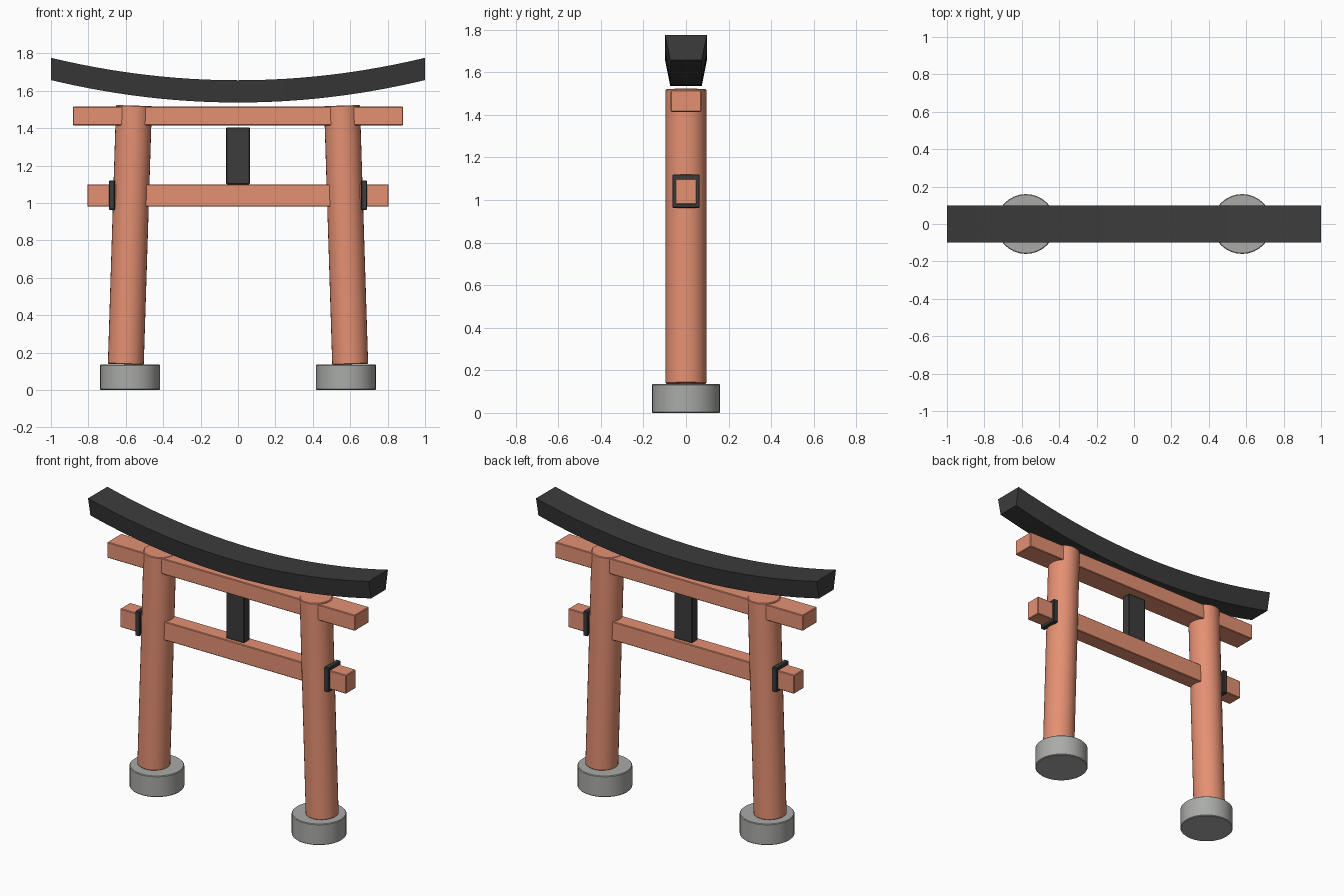
import bpy, bmesh, math
from mathutils import Matrix

if "Cube" in bpy.data.objects:
    bpy.data.objects.remove(bpy.data.objects["Cube"])


def material(name, rgb):
    m = bpy.data.materials.new(name)
    m.diffuse_color = (*rgb, 1)
    m.use_nodes = True
    m.node_tree.nodes["Principled BSDF"].inputs["Base Color"].default_value = m.diffuse_color
    return m


VERMILION = material("vermilion", (0.78, 0.28, 0.17))
BLACK = material("black", (0.045, 0.045, 0.045))
STONE = material("stone", (0.40, 0.41, 0.39))


def finish(name, bm, mat, bevel=0.004):
    bmesh.ops.recalc_face_normals(bm, faces=bm.faces)
    mesh = bpy.data.meshes.new(name)
    bm.to_mesh(mesh)
    bm.free()
    mesh.materials.append(mat)
    ob = bpy.data.objects.new(name, mesh)
    bpy.context.collection.objects.link(ob)
    if bevel:
        mod = ob.modifiers.new("soft_edges", 'BEVEL')
        mod.width = bevel
        mod.segments = 1
        mod.limit_method = 'ANGLE'
        mod.angle_limit = math.radians(40)
    return ob


def box(name, center, size, mat):
    bm = bmesh.new()
    bmesh.ops.create_cube(bm, size=1, matrix=Matrix.Translation(center) @ Matrix.Diagonal((*size, 1)))
    return finish(name, bm, mat)


def cylinder(name, center, radius, height, mat, lean=0):
    bm = bmesh.new()
    bmesh.ops.create_cone(bm, cap_ends=True, segments=32, radius1=radius, radius2=radius, depth=height,
                          matrix=Matrix.Translation(center) @ Matrix.Rotation(lean, 4, 'Y'))
    ob = finish(name, bm, mat)
    bpy.ops.object.select_all(action='DESELECT')
    ob.select_set(True)
    bpy.context.view_layer.objects.active = ob
    bpy.ops.object.shade_smooth_by_angle(angle=math.radians(30))
    return ob


# Footings, leaning pillars and wedge collars on both sides
for side, s in (("left", -1), ("right", 1)):
    cylinder(f"{side}_footing", (s * 0.578, 0, 0.068), 0.16, 0.136, STONE)
    cylinder(f"{side}_pillar", (s * 0.578, 0, 0.829), 0.096, 1.384, VERMILION, lean=-s * 0.0315)
    box(f"{side}_collar", (s * 0.674, 0, 1.042), (0.032, 0.128, 0.158), BLACK)

# Horizontal beams and the centre strut
box("upper_beam", (0, 0, 1.465), (1.766, 0.144, 0.101), VERMILION)
box("lower_beam", (0, 0, 1.04), (1.61, 0.10, 0.12), VERMILION)
box("centre_strut", (0, 0, 1.252), (0.128, 0.06, 0.304), BLACK)

# Curved lintel: tapered section swept along a parabola
N = 24
bm = bmesh.new()
rings = []
for i in range(N + 1):
    x = -1 + 2 * i / N
    z = 1.537 + 0.12 * x * x
    rings.append([bm.verts.new((x, y, z + h)) for y, h in
                  ((-0.074, 0), (0.074, 0), (0.098, 0.119), (-0.098, 0.119))])
for a, b in zip(rings, rings[1:]):
    for k in range(4):
        bm.faces.new((a[k], a[(k + 1) % 4], b[(k + 1) % 4], b[k]))
bm.faces.new(rings[0])
bm.faces.new(rings[-1])
finish("curved_lintel", bm, BLACK, bevel=0)
